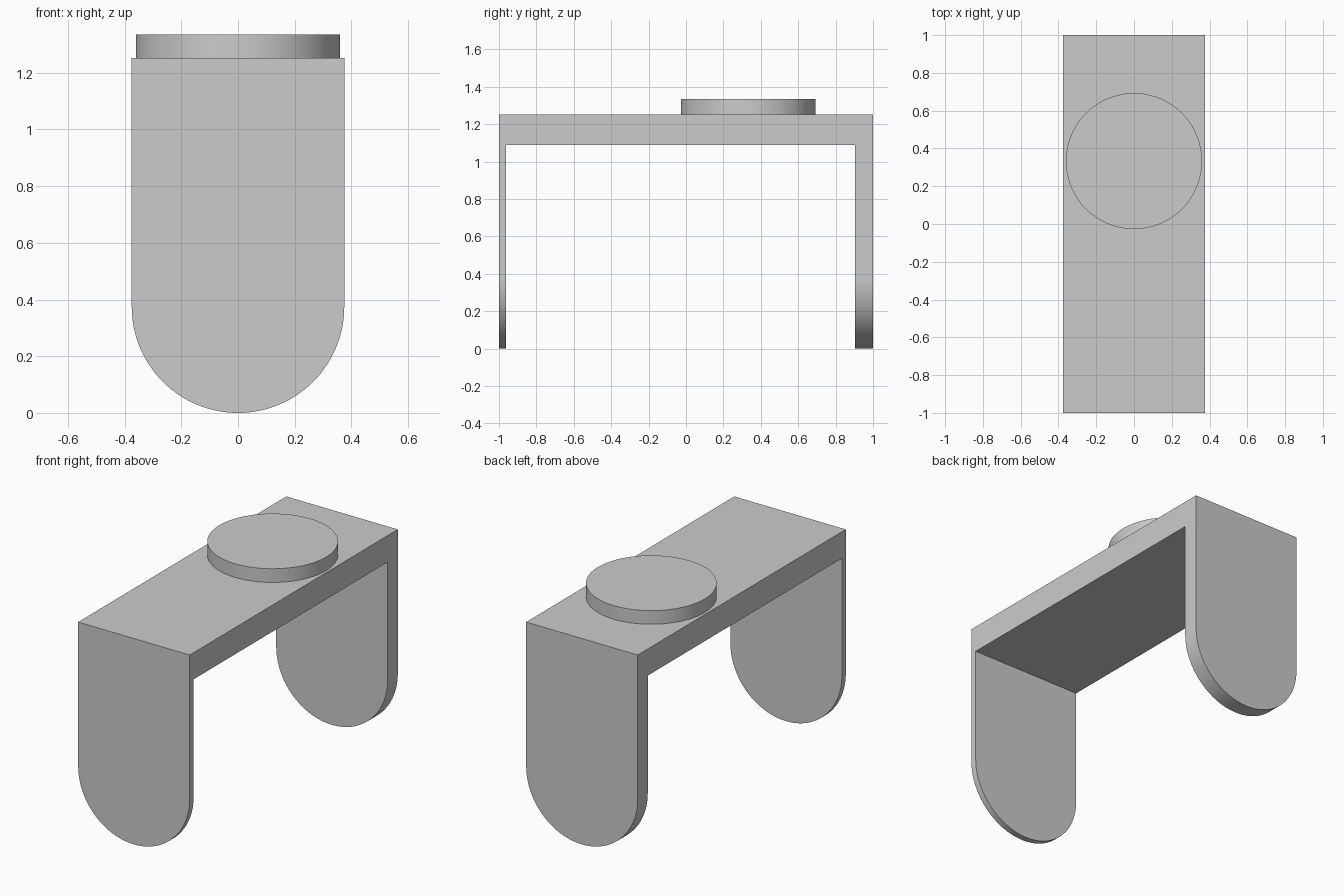
import bpy, bmesh
from math import pi, sin, cos

if "Cube" in bpy.data.objects:
    bpy.data.objects.remove(bpy.data.objects["Cube"])

HALF_W, TOP, UNDER = 0.375, 1.252, 1.09
FRONT_IN, BACK_IN = -0.962, 0.903      # inner faces of the two legs
PAD_R, PAD_Y, PAD_TOP = 0.36, 0.333, 1.335


def make_object(name, bm):
    bmesh.ops.recalc_face_normals(bm, faces=bm.faces)
    mesh = bpy.data.meshes.new(name)
    bm.to_mesh(mesh)
    bm.free()
    obj = bpy.data.objects.new(name, mesh)
    bpy.context.collection.objects.link(obj)
    return obj


def extrude_profile(name, points, direction):
    bm = bmesh.new()
    face = bm.faces.new([bm.verts.new(p) for p in points])
    ext = bmesh.ops.extrude_face_region(bm, geom=[face])
    moved = [g for g in ext["geom"] if isinstance(g, bmesh.types.BMVert)]
    bmesh.ops.translate(bm, verts=moved, vec=direction)
    return make_object(name, bm)


# Bracket body: round-bottomed outline extruded from front to back
n = 64
outline = [(HALF_W, -1, TOP), (-HALF_W, -1, TOP)]
outline += [(HALF_W * cos(pi + pi * i / n), -1, HALF_W + HALF_W * sin(pi + pi * i / n))
            for i in range(n + 1)]
bracket = extrude_profile("bracket", outline, (0, 2, 0))

# Cutter that opens the space between the legs
gap = [(-1, FRONT_IN, -1), (-1, BACK_IN, -1), (-1, BACK_IN, UNDER), (-1, FRONT_IN, UNDER)]
cutter = extrude_profile("gap_cutter", gap, (2, 0, 0))
cutter.hide_render = True
mod = bracket.modifiers.new("gap", "BOOLEAN")
mod.operation, mod.object, mod.solver = "DIFFERENCE", cutter, "EXACT"
bpy.context.view_layer.objects.active = bracket
bracket.select_set(True)
bpy.ops.object.modifier_apply(modifier=mod.name)
bpy.data.objects.remove(cutter)
bpy.ops.object.shade_smooth_by_angle(angle=0.5)

# Round pad on the top plate
bpy.ops.mesh.primitive_cylinder_add(vertices=96, radius=PAD_R, depth=PAD_TOP - TOP,
                                    location=(0, PAD_Y, (PAD_TOP + TOP) / 2))
bpy.context.object.name = "round_pad"
bpy.ops.object.shade_smooth_by_angle(angle=0.5)
